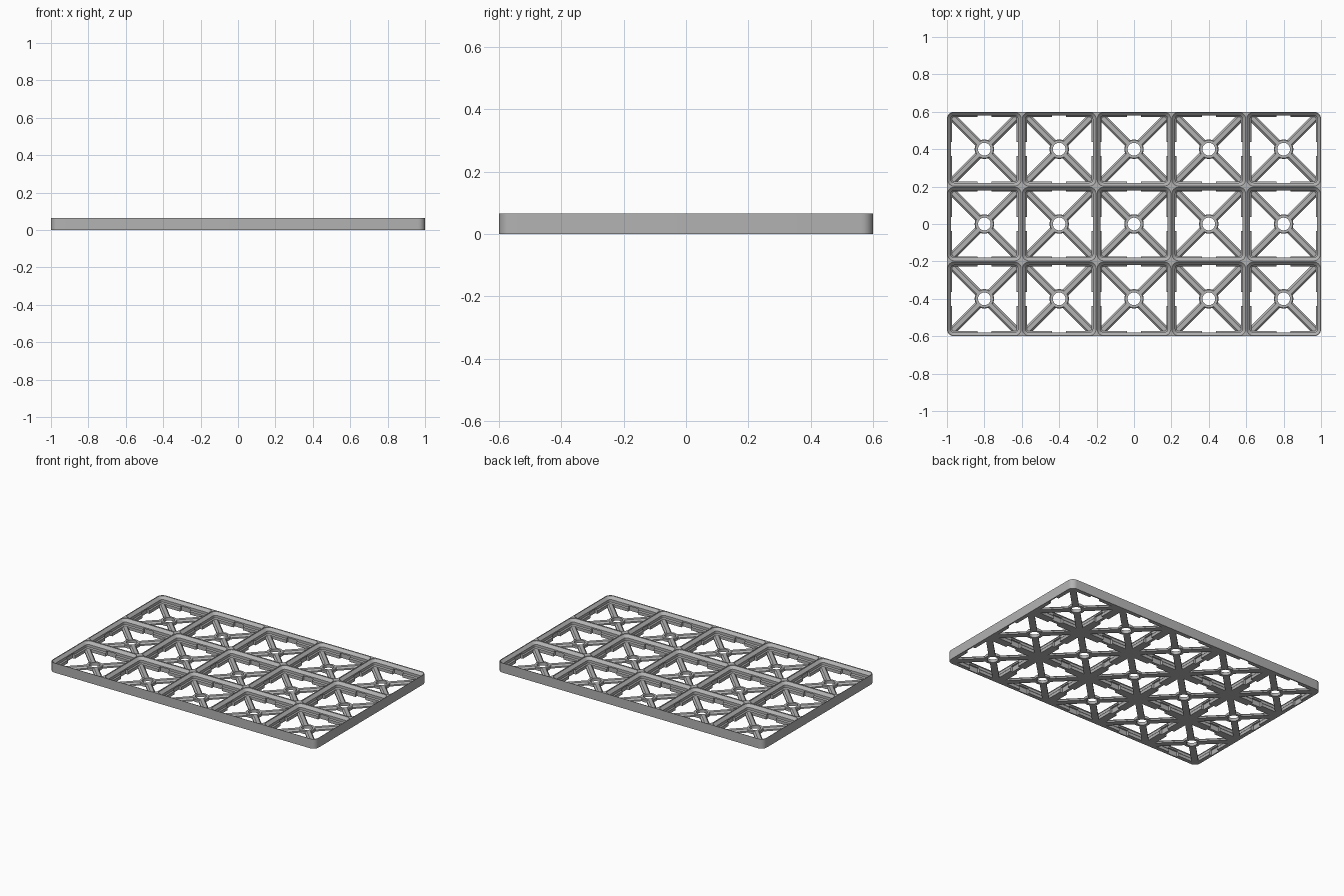
import bpy, bmesh, math
from mathutils import Matrix, Vector

if "Cube" in bpy.data.objects:
    bpy.data.objects.remove(bpy.data.objects["Cube"])

CELL, COLS, ROWS = 0.4, 5, 3
HEIGHT, BASE = 0.065, 0.0205
CENTRES = [((c - (COLS - 1) / 2) * CELL, (r - (ROWS - 1) / 2) * CELL)
           for c in range(COLS) for r in range(ROWS)]

grey = bpy.data.materials.new("mid grey")
grey.use_nodes = True
grey.diffuse_color = (0.45, 0.45, 0.45, 1)
grey.node_tree.nodes["Principled BSDF"].inputs["Base Color"].default_value = grey.diffuse_color


def finish(bm, name):
    bmesh.ops.recalc_face_normals(bm, faces=bm.faces)
    mesh = bpy.data.meshes.new(name)
    bm.to_mesh(mesh)
    bm.free()
    mesh.materials.append(grey)
    obj = bpy.data.objects.new(name, mesh)
    bpy.context.collection.objects.link(obj)
    return obj


def rounded_loop(cx, cy, hx, hy, radius, z, steps=6):
    """Rounded rectangle outline, counter-clockwise."""
    pts = []
    for k, (sx, sy) in enumerate([(1, 1), (-1, 1), (-1, -1), (1, -1)]):
        for i in range(steps + 1):
            a = (k + i / steps) * math.pi / 2
            pts.append((cx + sx * (hx - radius) + radius * math.cos(a),
                        cy + sy * (hy - radius) + radius * math.sin(a), z))
    return pts


def loft(bm, loops, closed=False):
    rings = [[bm.verts.new(p) for p in loop] for loop in loops]
    pairs = list(zip(rings, rings[1:])) + ([(rings[-1], rings[0])] if closed else [])
    for low, high in pairs:
        n = len(low)
        for i in range(n):
            bm.faces.new((low[i], low[(i + 1) % n], high[(i + 1) % n], high[i]))
    if not closed:
        bm.faces.new(rings[0][::-1])
        bm.faces.new(rings[-1])


def cut(target, cutter):
    cutter.hide_render = True
    mod = target.modifiers.new("cut", "BOOLEAN")
    mod.operation, mod.solver, mod.object = "DIFFERENCE", "EXACT", cutter
    bpy.context.view_layer.objects.active = target
    bpy.ops.object.modifier_apply(modifier=mod.name)
    bpy.data.objects.remove(cutter)


# Frame: rounded slab with a stepped pocket through every cell
bm = bmesh.new()
loft(bm, [rounded_loop(0, 0, COLS * CELL / 2, ROWS * CELL / 2, 0.038, z) for z in (0, HEIGHT)])
frame = finish(bm, "grid_frame")

# (wall half thickness, height) from bottom to top
profile = [(0.027, -0.02), (0.027, BASE), (0.0205, 0.027), (0.0205, 0.0445),
           (0.003, 0.062), (0.003, HEIGHT + 0.01)]
bm = bmesh.new()
for x, y in CENTRES:
    loft(bm, [rounded_loop(x, y, CELL / 2 - t, CELL / 2 - t, 0.038 - t, z) for t, z in profile])
cut(frame, finish(bm, "cell_cutter"))

# Small notches in the middle of each cell wall, open at the bottom
bm = bmesh.new()
reach = CELL / 2 - 0.009
for x, y in CENTRES:
    for k in range(4):
        turn = Matrix.Translation((x, y, 0)) @ Matrix.Rotation(k * math.pi / 2, 4, "Z")
        box = Matrix.Translation((reach - 0.03, 0, 0.0075)) @ Matrix.Diagonal((0.06, 0.075, 0.055, 1))
        bmesh.ops.create_cube(bm, size=1, matrix=turn @ box)
cut(frame, finish(bm, "notch_cutter"))

# Diagonal struts with bevelled upper edges
bm = bmesh.new()
section = [(-0.021, 0), (0.021, 0), (0.021, 0.010), (0.011, BASE), (-0.011, BASE), (-0.021, 0.010)]
for x, y in CENTRES:
    for k in range(4):
        turn = Matrix.Translation((x, y, 0)) @ Matrix.Rotation((k + 0.5) * math.pi / 2, 4, "Z")
        loft(bm, [[turn @ Vector((d, w, z)) for w, z in section] for d in (0.042, 0.254)])
struts = finish(bm, "diagonal_struts")

# Ring hubs in the middle of each cell
bm = bmesh.new()
ring = [(0.034, 0), (0.052, 0), (0.052, BASE - 0.004), (0.048, BASE), (0.034, BASE)]
for x, y in CENTRES:
    loft(bm, [rounded_loop(x, y, r, r, r, z, 8) for r, z in ring], closed=True)
bmesh.ops.remove_doubles(bm, verts=bm.verts, dist=1e-5)
hubs = finish(bm, "centre_hubs")

for obj in (frame, hubs):
    bpy.ops.object.select_all(action="DESELECT")
    obj.select_set(True)
    bpy.context.view_layer.objects.active = obj
    bpy.ops.object.shade_smooth_by_angle(angle=math.radians(30))
